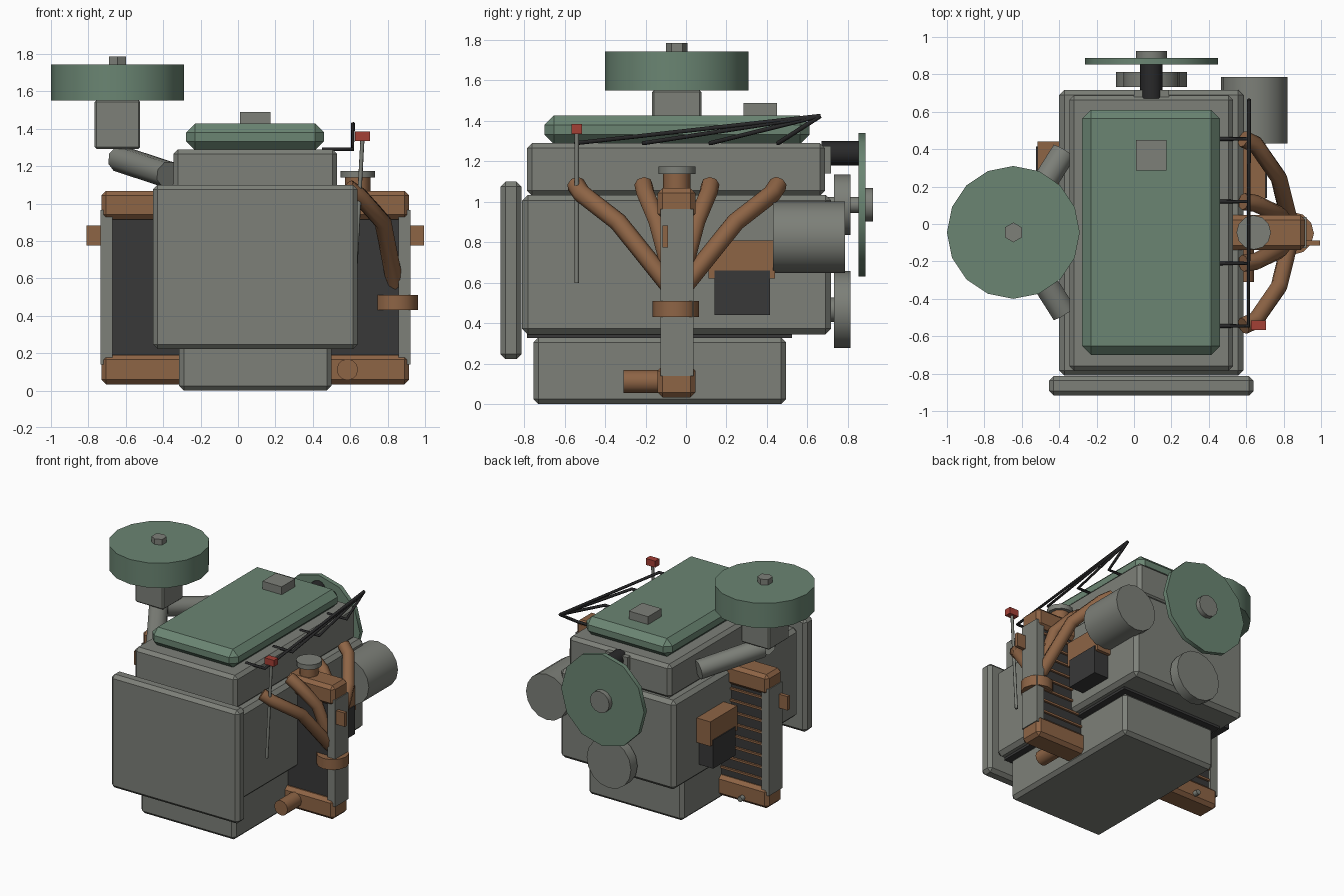
import bpy, bmesh, math
from mathutils import Vector, Matrix

if "Cube" in bpy.data.objects:
    bpy.data.objects.remove(bpy.data.objects["Cube"])


def material(name, rgb):
    m = bpy.data.materials.new(name)
    m.diffuse_color = (*rgb, 1)
    m.use_nodes = True
    m.node_tree.nodes["Principled BSDF"].inputs["Base Color"].default_value = m.diffuse_color
    return m


GRAY = material("cast gray", (0.205, 0.215, 0.19))
GREEN = material("enamel green", (0.145, 0.235, 0.17))
BROWN = material("copper brown", (0.27, 0.128, 0.06))
DARK = material("dark core", (0.04, 0.04, 0.04))
BLACK = material("rubber black", (0.022, 0.022, 0.023))
RED = material("handle red", (0.37, 0.05, 0.036))


def finish(name, bm, mat):
    me = bpy.data.meshes.new(name)
    bmesh.ops.recalc_face_normals(bm, faces=bm.faces)
    bm.to_mesh(me)
    bm.free()
    me.materials.append(mat)
    ob = bpy.data.objects.new(name, me)
    bpy.context.collection.objects.link(ob)
    return ob


def box(name, x, y, z, mat, bevel=0):
    """Box from (min, max) ranges, with optional chamfered edges."""
    bm = bmesh.new()
    size = [r[1] - r[0] for r in (x, y, z)]
    mid = [(r[1] + r[0]) / 2 for r in (x, y, z)]
    bmesh.ops.create_cube(bm, size=1, matrix=Matrix.Translation(mid) @ Matrix.Diagonal((*size, 1)))
    if bevel:
        bmesh.ops.bevel(bm, geom=bm.edges[:], offset=bevel, segments=1, affect='EDGES')
    return finish(name, bm, mat)


def rod(name, a, b, r, mat, sides=16, spin=0):
    """Capped cylinder from point a to point b."""
    a, b = Vector(a), Vector(b)
    d = b - a
    mtx = (Matrix.Translation((a + b) / 2) @ d.to_track_quat('Z', 'Y').to_matrix().to_4x4()
           @ Matrix.Rotation(spin, 4, 'Z'))
    bm = bmesh.new()
    bmesh.ops.create_cone(bm, cap_ends=True, segments=sides, radius1=r, radius2=r,
                          depth=d.length, matrix=mtx)
    ob = finish(name, bm, mat)
    if sides > 6:
        bpy.ops.object.select_all(action='DESELECT')
        ob.select_set(True)
        bpy.context.view_layer.objects.active = ob
        bpy.ops.object.shade_smooth_by_angle(angle=math.radians(50))
    return ob


def tube(name, points, r, mat, res=2):
    """Bent tube along a polyline."""
    cu = bpy.data.curves.new(name, 'CURVE')
    cu.dimensions = '3D'
    cu.bevel_depth, cu.bevel_resolution, cu.use_fill_caps = r, res, True
    sp = cu.splines.new('POLY')
    sp.points.add(len(points) - 1)
    for p, co in zip(sp.points, points):
        p.co = (*co, 1)
    cu.materials.append(mat)
    ob = bpy.data.objects.new(name, cu)
    bpy.context.collection.objects.link(ob)
    return ob


CX, CY = 0.093, -0.045   # engine centre line and radiator plane

# Engine body stack
box("oil_pan", (-0.315, 0.50), (-0.755, 0.495), (0, 0.33), GRAY, 0.025)
box("pan_gasket", (-0.345, 0.53), (-0.785, 0.525), (0.327, 0.348), DARK)
box("engine_block", (-0.40, 0.585), (-0.81, 0.717), (0.345, 1.035), GRAY, 0.028)
box("cylinder_head", (-0.345, 0.53), (-0.785, 0.688), (1.03, 1.29), GRAY, 0.025)
box("valve_cover", (-0.277, 0.46), (-0.70, 0.61), (1.285, 1.427), GREEN, 0.047)
box("oil_filler_cap", (0.01, 0.175), (0.285, 0.45), (1.41, 1.488), GRAY)
box("bell_housing", (-0.455, 0.64), (-0.917, -0.813), (0.222, 1.10), GRAY, 0.025)

# Air cleaner and intake
AX = -0.645
rod("air_cleaner", (AX, CY, 1.55), (AX, CY, 1.742), 0.355, GREEN, 16)
rod("air_cleaner_nut", (AX, CY, 1.74), (AX, CY, 1.785), 0.053, GRAY, 6)
box("carburetor", (AX - 0.122, AX + 0.122), (CY - 0.122, CY + 0.122), (1.292, 1.552), GRAY, 0.01)
for s in (-1, 1):
    rod("intake_pipe", (-0.635, CY + s * 0.02, 1.24), (-0.375, CY + s * 0.43, 1.155),
        0.072, GRAY, 8, math.pi / 8)

# Radiator
box("radiator_core", (-0.68, 0.87), (CY - 0.06, CY + 0.06), (0.17, 0.94), DARK)
for name, z in (("radiator_top_tank", (0.915, 1.068)), ("radiator_bottom_tank", (0.033, 0.19))):
    box(name, (-0.73, 0.915), (CY - 0.095, CY + 0.092), z, BROWN, 0.025)
for s in (-1, 1):
    px, bx = CX + s * 0.797, CX + s * 0.86
    box("radiator_post", (px - 0.032, px + 0.032), (CY - 0.082, CY + 0.082), (0.14, 0.965), GRAY)
    box("radiator_bracket", (bx - 0.042, bx + 0.042), (CY - 0.07, CY - 0.043), (0.775, 0.882), BROWN)
for i in range(8):
    z = 0.25 + i * 0.09
    box("radiator_fin", (-0.67, 0.86), (CY + 0.055, CY + 0.075), (z - 0.008, z + 0.008), BROWN)
rod("filler_neck", (0.64, CY, 1.05), (0.64, CY, 1.14), 0.068, BROWN, 12)
rod("radiator_cap", (0.64, CY, 1.138), (0.64, CY, 1.175), 0.092, GRAY, 12)
rod("radiator_outlet", (0.585, -0.31, 0.112), (0.585, -0.05, 0.112), 0.057, BROWN, 12)
rod("drain_plug", (-0.52, 0.03, 0.075), (-0.52, 0.085, 0.075), 0.02, GRAY, 8)

# Exhaust headers and spark plug leads, one per cylinder
for dy in (-0.5, -0.165, 0.165, 0.5):
    y = CY + dy
    tube("exhaust_header", [(0.585, y, 1.085), (0.65, CY + dy * 0.94, 1.04),
                            (0.775, CY + dy * 0.58, 0.90), (0.84, CY + dy * 0.05, 0.57)],
         0.046, BROWN)
    tube("spark_lead", [(0.45, y, 1.29), (0.612, y, 1.29), (0.615, 0.665, 1.425)],
         0.011, BLACK, 1)
rod("exhaust_collar", (0.847, -0.05, 0.43), (0.847, -0.05, 0.51), 0.115, BROWN, 12)

# Alternator and engine mounts
rod("alternator", (0.643, 0.43, 0.825), (0.643, 0.787, 0.825), 0.177, GRAY, 16)
for s in (-1, 1):
    def span(a, b):
        return sorted((CX + s * a, CX + s * b))
    box("mount_bracket", span(0.45, 0.61), (0.11, 0.44), (0.62, 0.81), BROWN)
    box("mount_pad", span(0.46, 0.617), (0.14, 0.415), (0.44, 0.66), DARK)

# Fan and pulleys at the back
rod("fan_disc", (CX, 0.853, 0.985), (CX, 0.888, 0.985), 0.355, GREEN, 12)
rod("fan_hub", (CX, 0.885, 0.985), (CX, 0.925, 0.985), 0.083, GRAY, 12)
rod("fan_pulley", (CX, 0.732, 0.985), (CX, 0.812, 0.985), 0.15, GRAY, 16)
rod("fan_shaft", (CX, 0.70, 0.985), (CX, 0.86, 0.985), 0.04, GRAY, 12)
rod("crank_pulley", (CX, 0.732, 0.467), (CX, 0.812, 0.467), 0.19, GRAY, 16)
rod("crank_shaft", (CX, 0.70, 0.467), (CX, 0.74, 0.467), 0.06, GRAY, 12)
box("water_pump_flange", (CX - 0.093, CX + 0.093), (0.68, 0.717), (1.14, 1.275), GRAY)
rod("coolant_hose", (CX, 0.67, 1.24), (CX, 0.858, 1.24), 0.06, BLACK, 12)

# Dipstick
rod("dipstick", (0.625, -0.54, 0.60), (0.665, -0.54, 1.34), 0.011, GRAY, 8)
box("dipstick_handle", (0.625, 0.705), (-0.567, -0.515), (1.335, 1.385), RED)
